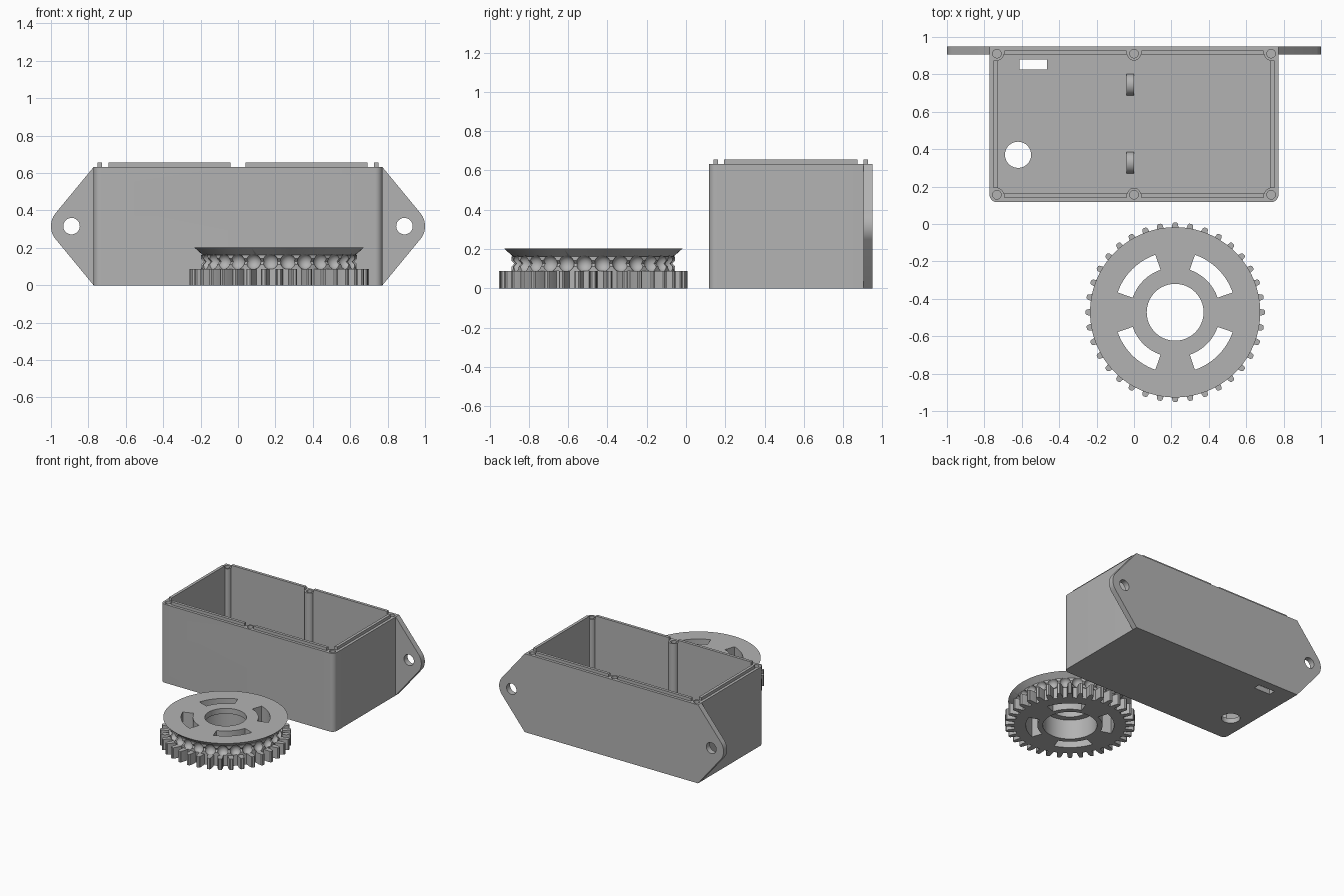
import bpy, bmesh
from math import sin, cos, pi, radians
from mathutils import Matrix

if "Cube" in bpy.data.objects:
    bpy.data.objects.remove(bpy.data.objects["Cube"])

grey = bpy.data.materials.new("plain grey")
grey.use_nodes = True
COLOUR = (0.45, 0.45, 0.45, 1)
grey.diffuse_color = COLOUR
grey.node_tree.nodes["Principled BSDF"].inputs["Base Color"].default_value = COLOUR

FRONT = Matrix.Rotation(pi / 2, 4, 'X')                                      # outline in x, z
SIDE = Matrix(((0, 0, 1, 0), (1, 0, 0, 0), (0, 1, 0, 0), (0, 0, 0, 1)))      # outline in y, z


def add_object(name, bm):
    bmesh.ops.recalc_face_normals(bm, faces=bm.faces)
    mesh = bpy.data.meshes.new(name)
    bm.to_mesh(mesh)
    bm.free()
    mesh.materials.append(grey)
    obj = bpy.data.objects.new(name, mesh)
    bpy.context.collection.objects.link(obj)
    return obj


def prism(name, outline, low, high, matrix=Matrix()):
    bm = bmesh.new()
    face = bm.faces.new([bm.verts.new((a, b, low)) for a, b in outline])
    side = bmesh.ops.extrude_face_region(bm, geom=[face])["geom"]
    verts = [g for g in side if isinstance(g, bmesh.types.BMVert)]
    bmesh.ops.translate(bm, vec=(0, 0, high - low), verts=verts)
    bm.transform(matrix)
    return add_object(name, bm)


def block(name, x0, x1, y0, y1, z0, z1):
    return prism(name, [(x0, y0), (x1, y0), (x1, y1), (x0, y1)], z0, z1)


def arc(x, y, r, start, end, steps):
    angles = [radians(start + (end - start) * i / steps) for i in range(steps + 1)]
    return [(x + r * cos(a), y + r * sin(a)) for a in angles]


def circle(x, y, r, steps=40):
    return arc(x, y, r, 0, 360, steps)[:-1]


def lathe(name, profile, x, y, steps=112):
    bm = bmesh.new()
    rings = [[bm.verts.new((x + r * cos(2 * pi * i / steps), y + r * sin(2 * pi * i / steps), z))
              for i in range(steps)] for r, z in profile]
    for a, b in zip(rings, rings[1:]):
        for i in range(steps):
            j = (i + 1) % steps
            bm.faces.new((a[i], a[j], b[j], b[i]))
    bm.faces.new(rings[0])
    bm.faces.new(rings[-1])
    return add_object(name, bm)


def combine(target, tool, operation='DIFFERENCE'):
    mod = target.modifiers.new("boolean", 'BOOLEAN')
    mod.operation, mod.solver, mod.object = operation, 'EXACT', tool
    bpy.context.view_layer.objects.active = target
    bpy.ops.object.modifier_apply(modifier=mod.name)
    bpy.data.objects.remove(tool)


def smooth(obj):
    bpy.ops.object.select_all(action='DESELECT')
    obj.select_set(True)
    bpy.context.view_layer.objects.active = obj
    bpy.ops.object.shade_smooth_by_angle(angle=radians(30))


# Case: rounded box with a back plate whose ears hold the mounting holes
W, Y0, Y1, H, WALL, R = 0.772, 0.117, 0.95, 0.632, 0.045, 0.039
corners = [(W - R, Y1 - R, 0), (R - W, Y1 - R, 90), (R - W, Y0 + R, 180), (W - R, Y0 + R, 270)]
case = prism("case", [p for x, y, a in corners for p in arc(x, y, R, a, a + 90, 8)], 0, H)
ear = [(W, 0)] + arc(0.89, H / 2, 0.11, -37, 37, 14) + [(W, H)]
plate = prism("back_plate", ear + [(-x, z) for x, z in reversed(ear)], -Y1, WALL - Y1, FRONT)
combine(case, plate, 'UNION')
combine(case, block("cavity", WALL - W, W - WALL, Y0 + WALL, Y1 - WALL, 0.04, 1))

# Screw posts and their holes
post_spots = [(x, y) for x in (R - W, 0, W - R) for y in (Y0 + R, Y1 - R)]
for x, y in post_spots:
    combine(case, prism("post", circle(x, y, R - 0.002), 0.02, H), 'UNION')
for x, y in post_spots:
    combine(case, prism("screw_hole", circle(x, y, 0.023, 24), 0.2, 1))

# Openings in ears, floor and front wall
for x in (-0.89, 0.89):
    combine(case, prism("ear_hole", circle(x, H / 2, 0.044), -1, -0.8, FRONT))
combine(case, prism("cable_hole", circle(-0.62, 0.37, 0.07), -0.1, 0.1))
combine(case, block("floor_slot", -0.612, -0.465, 0.825, 0.88, -0.1, 0.1))
window = [(0.097, 0.38), (0.182, 0.465), (0.182, 0.615), (0.097, 0.53)]
combine(case, prism("window", [(y, z + 0.0) for y, z in window], -0.54, -0.42, SIDE))
smooth(case)

# Raised lip between the posts
OUT, IN, TOP = 0.022, WALL, 0.656
for s, side in ((-1, "right"), (1, "left")):
    xs = sorted((s * 0.04, s * 0.693))
    block("front_lip_" + side, *xs, Y0 + OUT, Y0 + IN, H, TOP)
    block("back_lip_" + side, *xs, Y1 - IN, Y1 - OUT, H, TOP)
    block("side_lip_" + side, *sorted((s * (W - OUT), s * (W - IN))), 0.193, 0.873, H, TOP)

# Cable tie arches on the floor
for name, y in (("front_arch", 0.328), ("back_arch", 0.745)):
    outline = arc(y, 0.039, 0.057, 0, 180, 20) + arc(y, 0.039, 0.037, 180, 0, 20)
    smooth(prism(name, outline, -0.04, 0, SIDE))

# Drive wheel: toothed lower ring
CX, CY, TEETH, POCKETS = 0.22, -0.472, 36, 28
tooth = [(-2.9, 0.41), (-2.4, 0.45), (-1.7, 0.474), (-0.9, 0.48),
         (0.9, 0.48), (1.7, 0.474), (2.4, 0.45), (2.9, 0.41)]
teeth = [(CX + r * cos(radians(a)), CY + r * sin(radians(a)))
         for k in range(TEETH) for a, r in [(d + k * 360 / TEETH, r) for d, r in tooth]]
gear = prism("gear_ring", teeth, 0, 0.088)

# Grooved pulley with a flared rim and pockets for a bead chain
rim = [(0.4, 0.088), (0.417, 0.088), (0.417, 0.11), (0.402, 0.126), (0.417, 0.142),
       (0.417, 0.163), (0.41, 0.163), (0.455, 0.203)]
pulley = lathe("chain_pulley", rim, CX, CY)
bm = bmesh.new()
for k in range(POCKETS):
    a = 2 * pi * (k + 0.5) / POCKETS
    spot = Matrix.Translation((CX + 0.42 * cos(a), CY + 0.42 * sin(a), 0.126))
    bmesh.ops.create_uvsphere(bm, u_segments=20, v_segments=12, radius=0.0415, matrix=spot)
combine(pulley, add_object("pockets", bm))

# Bore, bearing seat and curved slots through both wheel layers
for part in (gear, pulley):
    combine(part, prism("bore", circle(CX, CY, 0.152, 64), -0.1, 0.3))
    combine(part, prism("bearing_seat", circle(CX, CY, 0.2, 64), -0.1, 0.16))
    for k in range(4):
        a = 45 + 90 * k
        slot = arc(CX, CY, 0.325, a - 26, a + 26, 16) + arc(CX, CY, 0.24, a + 26, a - 26, 16)
        combine(part, prism("slot", slot, -0.1, 0.3))
    smooth(part)
